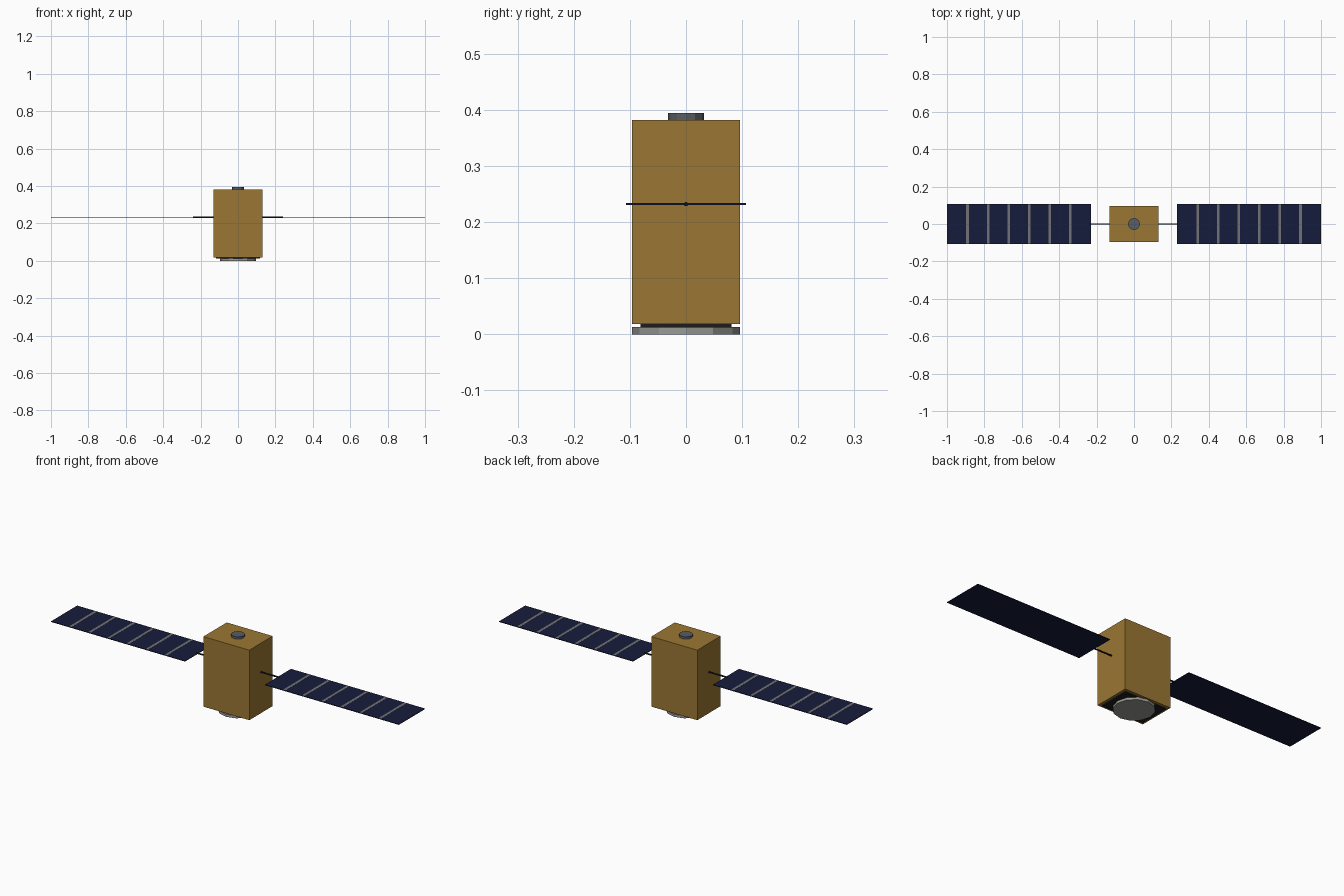
import bpy

if "Cube" in bpy.data.objects:
    bpy.data.objects.remove(bpy.data.objects["Cube"])


def material(name, rgb):
    m = bpy.data.materials.new(name)
    m.diffuse_color = (*rgb, 1)
    m.use_nodes = True
    m.node_tree.nodes["Principled BSDF"].inputs["Base Color"].default_value = m.diffuse_color
    return m


GOLD = material("gold_foil", (0.33, 0.185, 0.033))
NAVY = material("solar_cell", (0.008, 0.012, 0.045))
BLACK = material("black", (0.012, 0.012, 0.013))
SILVER = material("silver", (0.32, 0.32, 0.30))
STEEL = material("dark_steel", (0.10, 0.11, 0.125))
STRIP = material("strip_grey", (0.17, 0.17, 0.18))


def box(name, lo, hi, mat):
    centre = [(a + b) / 2 for a, b in zip(lo, hi)]
    bpy.ops.mesh.primitive_cube_add(size=1, location=centre)
    ob = bpy.context.object
    ob.name = name
    ob.scale = [b - a for a, b in zip(lo, hi)]
    bpy.ops.object.transform_apply(location=False, rotation=False, scale=True)
    ob.data.materials.append(mat)
    return ob


def disc(name, radius, z0, z1, mat, sides=12):
    bpy.ops.mesh.primitive_cylinder_add(vertices=sides, radius=radius, depth=z1 - z0,
                                        location=(0, 0, (z0 + z1) / 2))
    ob = bpy.context.object
    ob.name = name
    ob.data.materials.append(mat)
    return ob


# Central body, from the base up
disc("base_dish", 0.096, 0, 0.013, SILVER)
box("base_plate", (-0.118, -0.081, 0.012), (0.118, 0.081, 0.019), BLACK)
box("body", (-0.132, -0.096, 0.018), (0.132, 0.096, 0.382), GOLD)
disc("top_sensor", 0.032, 0.382, 0.394, STEEL)

# Solar wings: boom, panel and divider strips on each side
Z = 0.232
INNER, OUTER, HALF = 0.23, 1.0, 0.107
CELLS = 7
for side, s in (("left", -1), ("right", 1)):
    def span(name, x0, x1, y, z0, z1, mat):
        a, b = sorted((s * x0, s * x1))
        return box(f"{side}_{name}", (a, -y, z0), (b, y, z1), mat)

    bpy.ops.mesh.primitive_cylinder_add(vertices=8, radius=0.004, depth=0.12,
                                        location=(s * 0.18, 0, Z),
                                        rotation=(0, 1.570796, 0))
    boom = bpy.context.object
    boom.name = f"{side}_boom"
    boom.data.materials.append(BLACK)

    span("solar_panel", INNER, OUTER, HALF, Z - 0.002, Z + 0.0015, NAVY)
    for i in range(1, CELLS):
        x = INNER + (OUTER - INNER) * i / CELLS
        span(f"panel_strip_{i}", x - 0.007, x + 0.007, HALF - 0.001,
             Z + 0.001, Z + 0.0022, STRIP)
